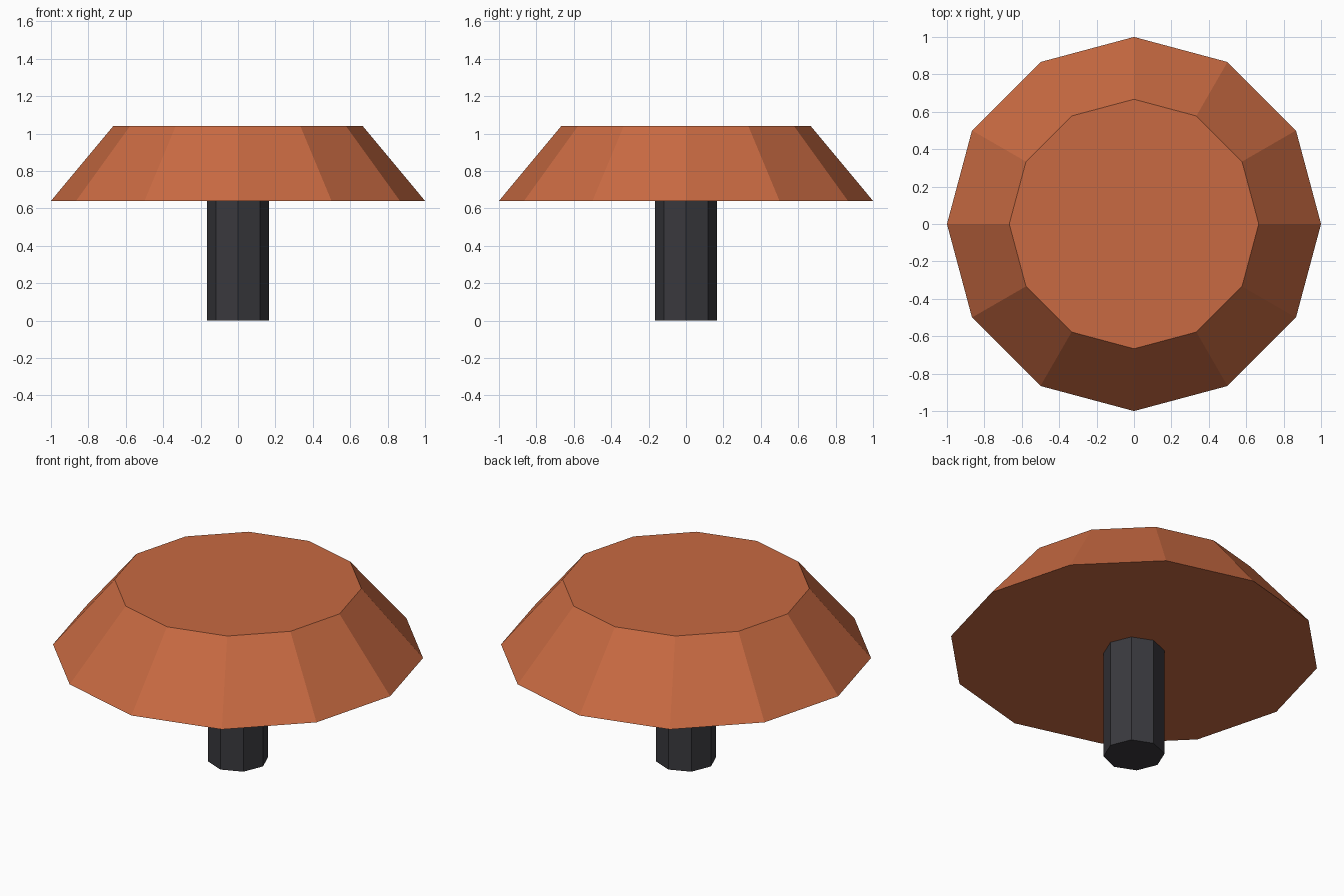
import bpy

cube = bpy.data.objects.get("Cube")
if cube:
    bpy.data.objects.remove(cube, do_unlink=True)


def make_material(name, rgb):
    mat = bpy.data.materials.new(name)
    mat.use_nodes = True
    colour = (*rgb, 1.0)
    mat.diffuse_color = colour
    mat.node_tree.nodes["Principled BSDF"].inputs["Base Color"].default_value = colour
    return mat


def add_frustum(name, sides, bottom_radius, top_radius, bottom, top, mat):
    """Flat-shaded tapered prism standing between two heights."""
    bpy.ops.mesh.primitive_cone_add(
        vertices=sides, radius1=bottom_radius, radius2=top_radius,
        depth=top - bottom, location=(0, 0, (bottom + top) / 2))
    obj = bpy.context.object
    obj.name = obj.data.name = name
    obj.data.materials.append(mat)
    return obj


terracotta = make_material("terracotta orange", (0.58, 0.144, 0.054))
charcoal = make_material("charcoal grey", (0.042, 0.041, 0.048))

# Eight-sided stem
add_frustum("stem", 8, 0.165, 0.165, 0.0, 0.64, charcoal)

# Twelve-sided tapered cap with a flat top
add_frustum("cap", 12, 1.0, 0.667, 0.64, 1.04, terracotta)
